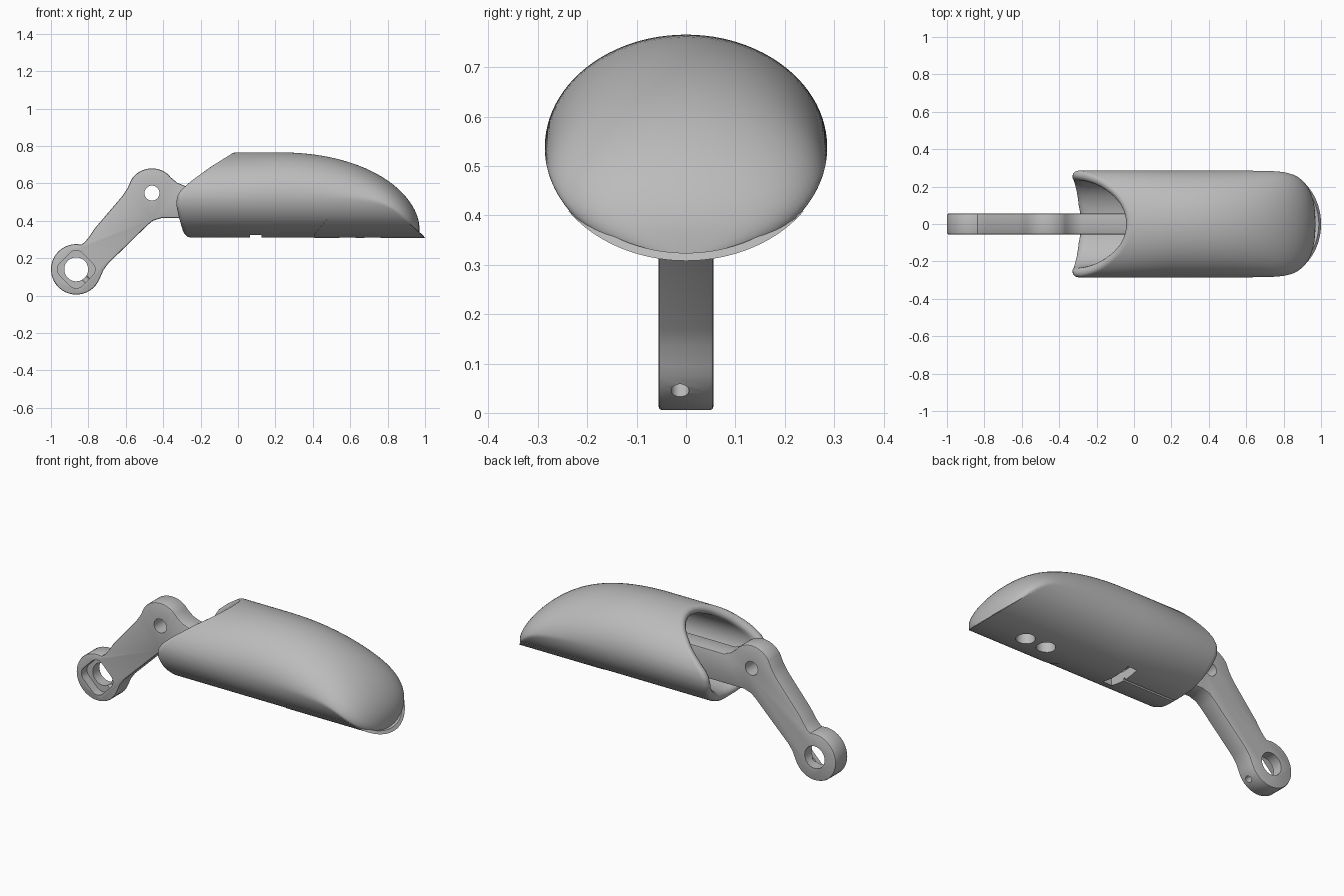
import bpy, bmesh, math
from mathutils import Matrix, Vector

if "Cube" in bpy.data.objects:
    bpy.data.objects.remove(bpy.data.objects["Cube"], do_unlink=True)

grey = bpy.data.materials.new("plain_grey")
grey.use_nodes = True
GREY = (0.5, 0.5, 0.5, 1)
grey.diffuse_color = GREY
grey.node_tree.nodes["Principled BSDF"].inputs["Base Color"].default_value = GREY

MID, HZ, HY = 0.538, 0.228, 0.286      # oval cross-section of the finger shell
SEG = 96


def finish(name, bm):
    bmesh.ops.recalc_face_normals(bm, faces=bm.faces)
    mesh = bpy.data.meshes.new(name)
    bm.to_mesh(mesh)
    bm.free()
    mesh.materials.append(grey)
    obj = bpy.data.objects.new(name, mesh)
    bpy.context.collection.objects.link(obj)
    return obj


def loft(name, rows):
    """Skin closed rows of points and cap both ends."""
    bm = bmesh.new()
    rings = [[bm.verts.new(p) for p in row] for row in rows]
    n = len(rings[0])
    for a, b in zip(rings, rings[1:]):
        for i in range(n):
            j = (i + 1) % n
            bm.faces.new((a[i], a[j], b[j], b[i]))
    bm.faces.new(rings[0])
    bm.faces.new(rings[-1])
    return finish(name, bm)


def prism(name, outline, y0, y1):
    """Extrude an x-z outline along y."""
    return loft(name, [[(x, y, z) for x, z in outline] for y in (y0, y1)])


def arc(cx, cz, r, a0, a1, n=28):
    angles = [math.radians(a0 + (a1 - a0) * i / n) for i in range(n + 1)]
    return [(cx + r * math.cos(a), cz + r * math.sin(a)) for a in angles]


def rod(name, a, b, r):
    a, b = Vector(a), Vector(b)
    bm = bmesh.new()
    turn = (b - a).to_track_quat('Z', 'Y').to_matrix().to_4x4()
    bmesh.ops.create_cone(bm, cap_ends=True, segments=40, radius1=r, radius2=r,
                          depth=(b - a).length,
                          matrix=Matrix.Translation((a + b) / 2) @ turn)
    return finish(name, bm)


def box(name, centre, size):
    bm = bmesh.new()
    bmesh.ops.create_cube(bm, size=1, matrix=Matrix.Translation(centre) @ Matrix.Diagonal((*size, 1)))
    return finish(name, bm)


def apply(obj, kind, **settings):
    mod = obj.modifiers.new(kind.lower(), kind)
    for key, value in settings.items():
        setattr(mod, key, value)
    bpy.context.view_layer.objects.active = obj
    bpy.ops.object.modifier_apply(modifier=mod.name)


def cut(obj, cutters):
    for c in cutters:
        c.hide_render = True
        apply(obj, 'BOOLEAN', operation='DIFFERENCE', solver='EXACT', object=c)


def smooth(obj, angle):
    bpy.ops.object.select_all(action='DESELECT')
    obj.select_set(True)
    bpy.context.view_layer.objects.active = obj
    bpy.ops.object.shade_smooth_by_angle(angle=math.radians(angle))


# Finger shell: rounded slanted mouth, oval sleeve and domed tip
MOUTH = [(0.30, -0.275), (0.325, -0.295), (0.40, -0.315), (0.48, -0.33), (0.53, -0.326),
         (0.57, -0.303), (0.62, -0.25), (0.70, -0.145), (0.77, -0.035)]


def mouth_x(z):
    for (z0, x0), (z1, x1) in zip(MOUTH, MOUTH[1:]):
        if z <= z1:
            return x0 + (x1 - x0) * (z - z0) / (z1 - z0)
    return MOUTH[-1][1]


def rim_row(offset, inset):
    row = []
    for i in range(SEG):
        t = math.tau * i / SEG
        x = mouth_x(MID + HZ * math.sin(t)) + offset
        row.append((x, (HY - inset) * math.cos(t), MID + (HZ - inset) * math.sin(t)))
    return row


def tip_row(x, inset):
    u = max(0, (x - 0.2) / 0.77)
    v = max(0, (x - 0.7) / 0.27)
    top = 0.36 + (MID + HZ - 0.36) * (1 - u ** 2.2) ** 0.54 - inset
    bottom = MID - HZ + inset
    width = HY * (1 - v ** 3) ** 0.4 - inset
    mid, half = (top + bottom) / 2, (top - bottom) / 2
    row = []
    for i in range(SEG):
        t = math.tau * i / SEG
        z = mid + half * math.sin(t)
        k = min(1, abs((z - MID) / (HZ - inset)))
        limit = (HY - inset) * math.sqrt(1 - k * k)
        y = width * math.cos(t)
        row.append((x, max(-limit, min(limit, y)), z))
    return row


WALL = 0.055
rows = [tip_row(0.8 - 0.05 * i, WALL) for i in range(13)]
rows += [rim_row(d, s) for d, s in ((0.06, WALL), (0.03, 0.053), (0.012, 0.046), (0.002, 0.034),
                                    (0, 0.024), (0.004, 0.012), (0.014, 0.004), (0.03, 0))]
rows += [tip_row(0.2 + 0.77 * math.sin(1.55 * k / 32), 0) for k in range(33)]
shell = loft("finger_shell", rows)

# Grip plate: thin curved pad under the tip that ends in a lip
COLS = 40
plate_rows = []
for i in range(COLS + 1):
    t = -0.972 + 1.944 * i / COLS
    z_out = MID - HZ * math.cos(t)
    start = 0.41 + 0.85 * max(0, z_out - 0.33)
    end = 1.0 - 1.1 * (z_out - 0.31)
    ring = []
    for x, inset in ((start, -0.002), (end, -0.002), (end - 0.012, 0.014), (start, 0.014)):
        ring.append((x, (HY - inset) * math.sin(t), MID - (HZ - inset) * math.cos(t)))
    plate_rows.append(ring)
plate = loft("grip_plate", plate_rows)

# Holes, cross slot and cord groove in the underside
holes = [rod("hole_cutter", (x, 0, 0.2), (x, 0, 0.45), 0.05) for x in (0.72, 0.585)]
slot = box("slot_cutter", (0.095, 0, 0.33), (0.06, 0.2, 0.12))
groove = box("groove_cutter", (-0.13, 0, 0.308), (0.42, 0.012, 0.03))
cut(plate, holes)
cut(shell, holes + [slot, groove])

# Hinge arm: two round bosses, slanted bar and tongue into the shell
BOSS, KNUCKLE = (-0.865, 0.14), (-0.46, 0.548)
outline = arc(*BOSS, 0.135, 78, 340)
outline += [(-0.72, 0.135), (-0.695, 0.17), (-0.485, 0.375), (-0.455, 0.4), (-0.41, 0.414),
            (0.05, 0.414), (0.05, 0.585), (-0.28, 0.585), (-0.325, 0.603), (-0.36, 0.632)]
outline += arc(*KNUCKLE, 0.132, 47, 145, 16)
outline += [(-0.59, 0.575), (-0.62, 0.53), (-0.765, 0.36), (-0.795, 0.315), (-0.818, 0.287)]
arm = prism("hinge_arm", outline, -0.056, 0.056)
apply(arm, 'BEVEL', width=0.008, segments=2, limit_method='ANGLE', angle_limit=math.radians(50))


def through(centre, r):
    return rod("pin_cutter", (centre[0], -0.2, centre[1]), (centre[0], 0.2, centre[1]), r)


# Rounded diamond pocket on the front of the lower boss, with a radial set-screw hole
pocket_outline = []
for k in range(4):
    a = math.radians(90 * k)
    cx, cz = BOSS[0] + 0.055 * math.cos(a), BOSS[1] + 0.055 * math.sin(a)
    pocket_outline += arc(cx, cz, 0.046, 90 * k - 45, 90 * k + 45, 8)
pocket = prism("pocket_cutter", pocket_outline, -0.1, -0.005)
d = 0.2 * math.sqrt(0.5)
screw = rod("screw_cutter", (BOSS[0], -0.012, BOSS[1]), (BOSS[0] + d, -0.012, BOSS[1] - d), 0.018)
pins = [through(BOSS, 0.064), through(KNUCKLE, 0.04)]
cut(arm, pins + [pocket, screw])

for cutter in holes + pins + [slot, groove, pocket, screw]:
    bpy.data.objects.remove(cutter, do_unlink=True)

smooth(shell, 40)
smooth(plate, 40)
smooth(arm, 30)
